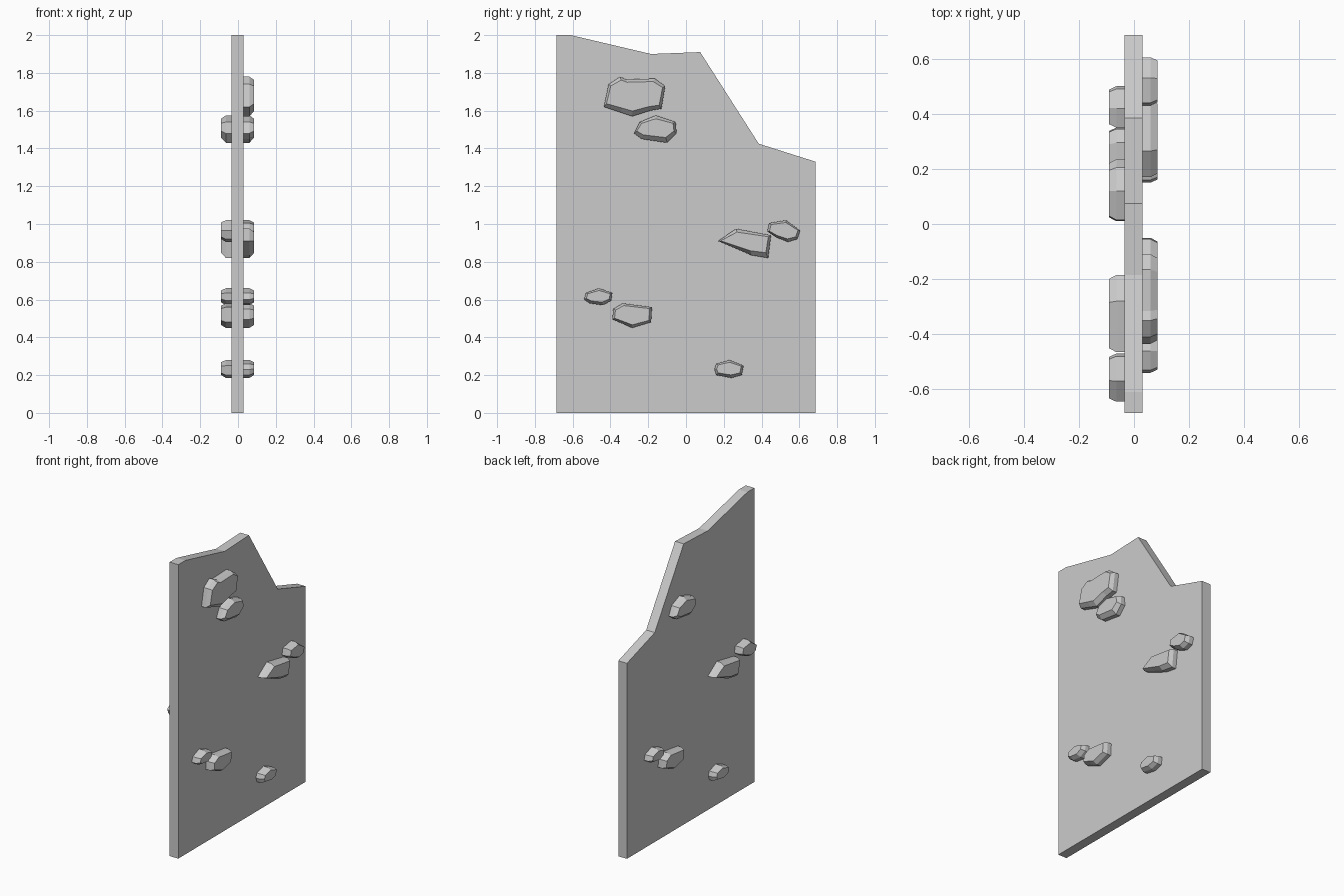
import bpy, bmesh

if "Cube" in bpy.data.objects:
    bpy.data.objects.remove(bpy.data.objects["Cube"])


def loft(name, rings):
    """Solid through matching (x, [(y, z)...]) rings, capped at both ends."""
    bm = bmesh.new()
    loops = [[bm.verts.new((x, y, z)) for y, z in pts] for x, pts in rings]
    n = len(loops[0])
    for a, b in zip(loops, loops[1:]):
        for i in range(n):
            j = (i + 1) % n
            bm.faces.new((a[i], a[j], b[j], b[i]))
    bm.faces.new(loops[0])
    bm.faces.new(loops[-1])
    bmesh.ops.recalc_face_normals(bm, faces=bm.faces)
    mesh = bpy.data.meshes.new(name)
    bm.to_mesh(mesh)
    bm.free()
    obj = bpy.data.objects.new(name, mesh)
    bpy.context.collection.objects.link(obj)
    return obj


def inset(pts, side=0.014, top=0.018, bottom=0.028):
    """Shrink an outline, leaving a wider margin along the bottom."""
    ys, zs = [p[0] for p in pts], [p[1] for p in pts]
    y0, y1, z0, z1 = min(ys), max(ys), min(zs), max(zs)
    fy = 1 - 2 * side / (y1 - y0)
    fz = 1 - (top + bottom) / (z1 - z0)
    return [(y0 + side + (y - y0) * fy, z0 + bottom + (z - z0) * fz)
            for y, z in pts]


# Broken wall slab
slab = [(-.685, 0), (.685, 0), (.685, 1.33), (.385, 1.425),
        (.075, 1.91), (-.185, 1.90), (-.61, 2.0), (-.685, 2.0)]
loft("wall_slab", [(-.035, slab), (.03, slab)])

# Raised stone outlines: name, (y, z) points, y shift on the other face
stones = [
    ("top_large", [(-.41, 1.74), (-.35, 1.78), (-.315, 1.765), (-.165, 1.77),
                   (-.11, 1.73), (-.13, 1.61), (-.19, 1.60), (-.285, 1.57),
                   (-.345, 1.59), (-.435, 1.62)], None),
    ("top_small", [(-.245, 1.54), (-.16, 1.575), (-.055, 1.54), (-.05, 1.48),
                   (-.10, 1.43), (-.235, 1.45), (-.275, 1.48)], -.04),
    ("middle_wedge", [(.17, .91), (.265, .975), (.45, .94), (.435, .82),
                      (.345, .835)], -.015),
    ("middle_small", [(.44, 1.005), (.53, 1.02), (.605, .965), (.59, .92),
                      (.54, .905), (.475, .93), (.43, .96)], -.04),
    ("low_small", [(-.53, .635), (-.46, .66), (-.39, .635), (-.395, .595),
                   (-.44, .57), (-.51, .58), (-.54, .60)], -.04),
    ("low_medium", [(-.385, .55), (-.335, .58), (-.18, .56), (-.185, .48),
                    (-.285, .45), (-.33, .47), (-.39, .495)], -.04),
    ("bottom_small", [(.16, .26), (.23, .28), (.305, .25), (.295, .20),
                      (.24, .185), (.16, .20), (.15, .23)], -.04),
]

# Chamfered stones on the right face, turned half round for the left face
for name, pts, shift in stones:
    small = max(p[1] for p in pts) - min(p[1] for p in pts) < .13
    face = inset(pts, .012, .012, .016) if small else inset(pts)
    loft("stone_" + name + "_right", [(.02, pts), (.06, pts), (.086, face)])
    if shift is not None:
        turned = [(shift - y, z) for y, z in pts]
        turned_face = [(shift - y, z) for y, z in face]
        loft("stone_" + name + "_left",
             [(-.025, turned), (-.064, turned), (-.09, turned_face)])
